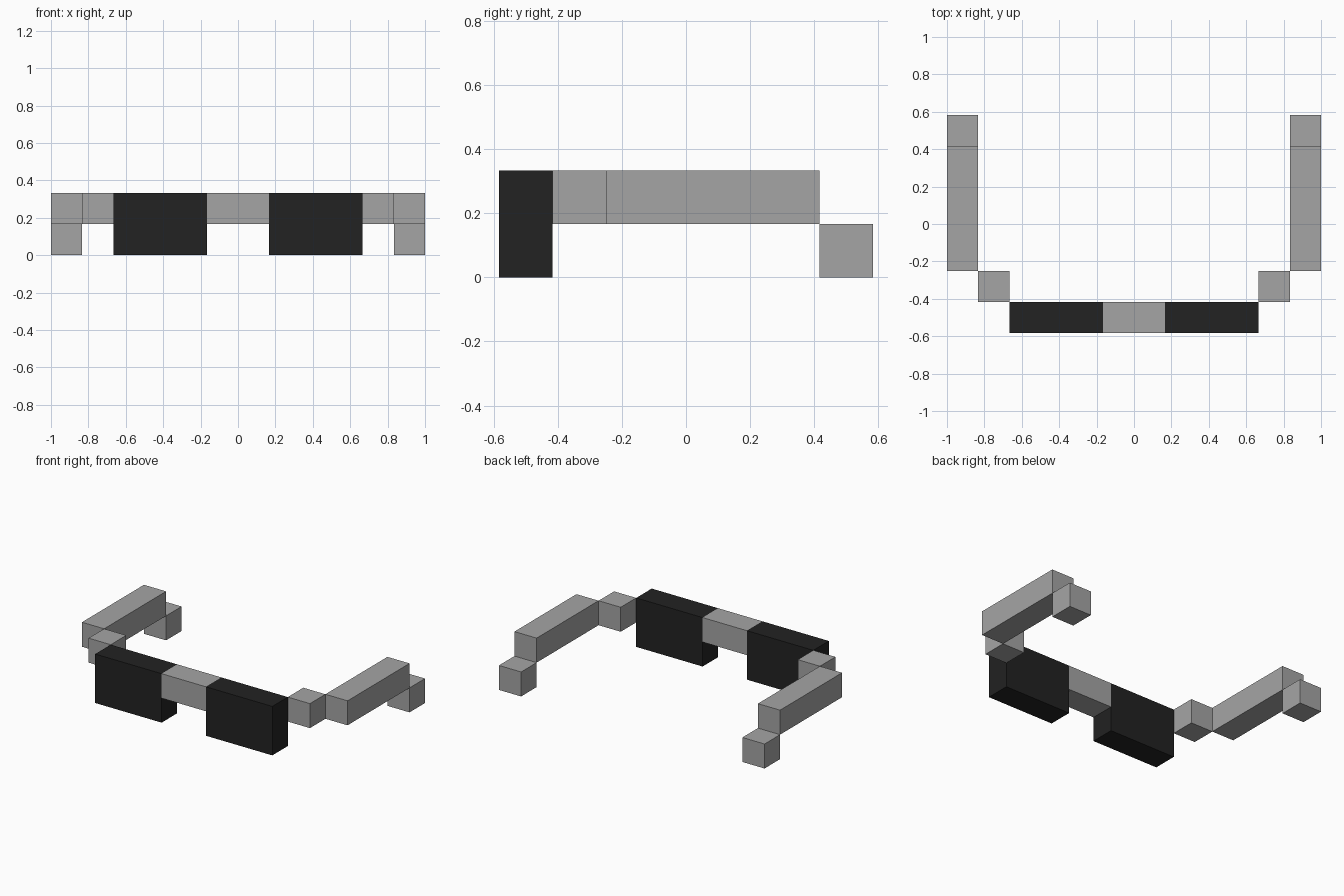
import bpy

if "Cube" in bpy.data.objects:
    bpy.data.objects.remove(bpy.data.objects["Cube"], do_unlink=True)

U = 1 / 6  # the block unit every part is measured in


def make_material(name, value):
    mat = bpy.data.materials.new(name)
    mat.use_nodes = True
    colour = (value, value, value, 1)
    mat.diffuse_color = colour
    mat.node_tree.nodes["Principled BSDF"].inputs["Base Color"].default_value = colour
    return mat


frame_grey = make_material("frame_grey", 0.376)
lens_black = make_material("lens_black", 0.016)


def block(name, low, high, mat):
    """Box between two corners given in block units."""
    centre = [(a + b) / 2 * U for a, b in zip(low, high)]
    bpy.ops.mesh.primitive_cube_add(size=1, location=centre)
    obj = bpy.context.object
    obj.name = name
    obj.scale = [(b - a) * U for a, b in zip(low, high)]
    bpy.ops.object.transform_apply(location=False, rotation=False, scale=True)
    obj.data.materials.append(mat)
    return obj


def pair(name, low, high, mat):
    """Matching boxes on the left (+x) and right (-x)."""
    block("left_" + name, low, high, mat)
    block("right_" + name, (-high[0], *low[1:]), (-low[0], *high[1:]), mat)


# Front: bridge between two dark lenses
block("bridge", (-1, -3.5, 1), (1, -2.5, 2), frame_grey)
pair("lens", (1, -3.5, 0), (4, -2.5, 2), lens_black)

# Sides: hinge, temple arm and dropped ear tip
pair("hinge", (4, -2.5, 1), (5, -1.5, 2), frame_grey)
pair("arm", (5, -1.5, 1), (6, 2.5, 2), frame_grey)
pair("ear_tip", (5, 2.5, 0), (6, 3.5, 1), frame_grey)
